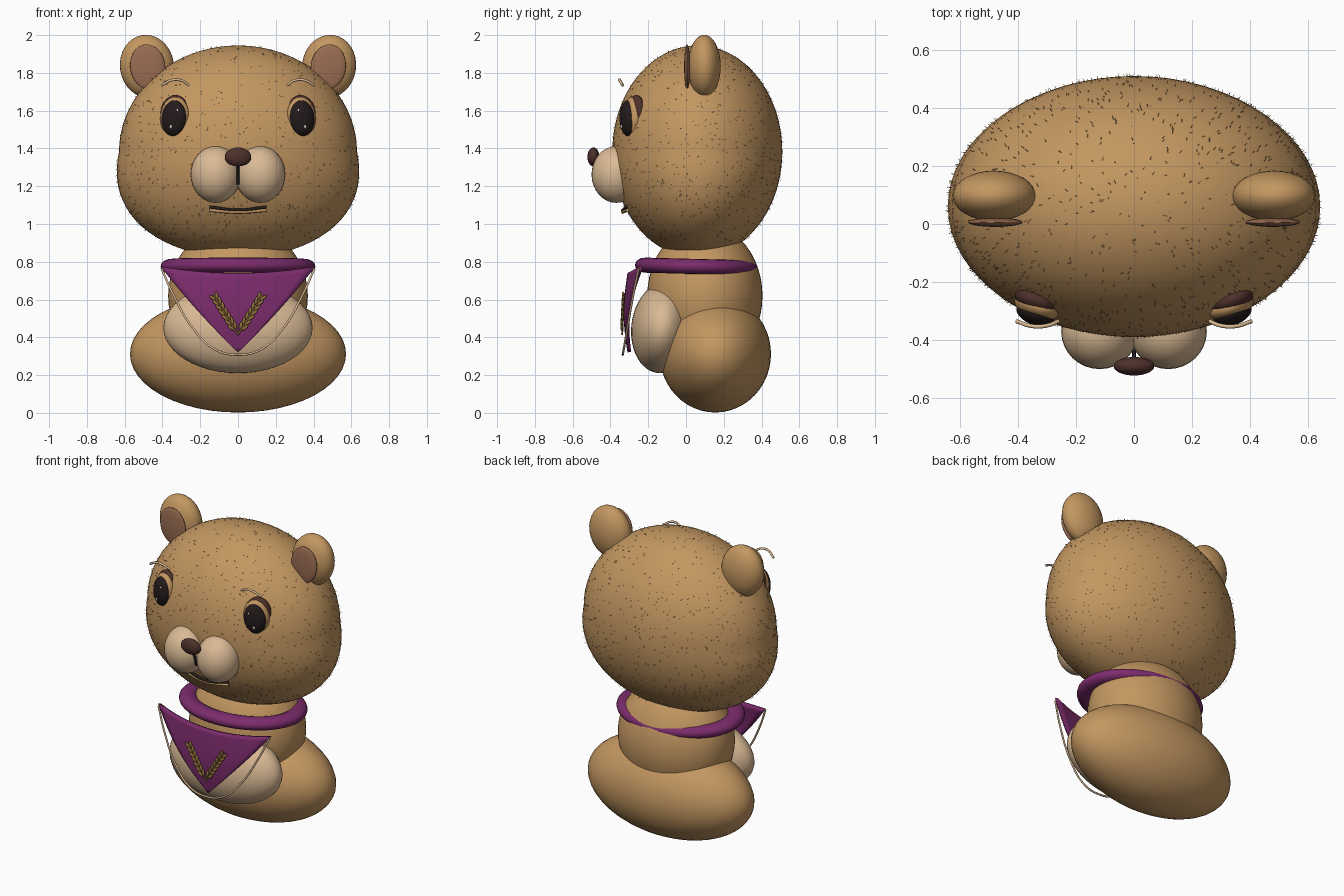
import bpy, bmesh, math, random
from mathutils import Vector, Matrix

if "Cube" in bpy.data.objects:
    bpy.data.objects.remove(bpy.data.objects["Cube"], do_unlink=True)
random.seed(4)


def material(name, rgb):
    m = bpy.data.materials.new(name)
    m.use_nodes = True
    m.diffuse_color = (*rgb, 1)
    m.node_tree.nodes["Principled BSDF"].inputs["Base Color"].default_value = (*rgb, 1)
    return m


TAN = material("tan fur", (0.55, 0.31, 0.12))
CREAM = material("cream", (0.70, 0.49, 0.30))
PURPLE = material("purple cloth", (0.20, 0.025, 0.15))
BROWN = material("dark brown", (0.075, 0.03, 0.024))
PINK = material("inner ear brown", (0.32, 0.15, 0.085))
BLACK = material("eye black", (0.018, 0.011, 0.011))
GOLD = material("gold", (0.30, 0.17, 0.045))
WHITE = material("eye glint", (0.6, 0.56, 0.52))


def finish(name, bm, mat):
    mesh = bpy.data.meshes.new(name)
    bm.to_mesh(mesh)
    bm.free()
    mesh.polygons.foreach_set("use_smooth", [True] * len(mesh.polygons))
    mesh.materials.append(mat)
    ob = bpy.data.objects.new(name, mesh)
    bpy.context.collection.objects.link(ob)
    return ob


def ball(name, pos, radii, mat, rot=(0, 0, 0), segs=32):
    bm = bmesh.new()
    bmesh.ops.create_uvsphere(bm, u_segments=segs, v_segments=segs // 2, radius=1)
    bmesh.ops.scale(bm, vec=radii, verts=bm.verts)
    ob = finish(name, bm, mat)
    ob.location = pos
    ob.rotation_euler = [math.radians(a) for a in rot]
    return ob


def cord(name, points, radius, mat):
    cu = bpy.data.curves.new(name, "CURVE")
    cu.dimensions = "3D"
    cu.bevel_depth = radius
    cu.bevel_resolution = 2
    cu.resolution_u = 8
    cu.use_fill_caps = True
    sp = cu.splines.new("BEZIER")
    sp.bezier_points.add(len(points) - 1)
    for bp, p in zip(sp.bezier_points, points):
        bp.co = p
        bp.handle_left_type = bp.handle_right_type = "AUTO"
    cu.materials.append(mat)
    ob = bpy.data.objects.new(name, cu)
    bpy.context.collection.objects.link(ob)


# Head: an egg that grows wider towards the cheeks
HEAD = Vector((0, 0.06, 1.383))


def head_point(d):
    widen = 1 - 0.2 * min(d.z, 0)
    return HEAD + Vector((d.x * 0.63 * widen, d.y * 0.45, d.z * 0.562))


bm = bmesh.new()
bmesh.ops.create_uvsphere(bm, u_segments=64, v_segments=40, radius=1)
for v in bm.verts:
    v.co = head_point(v.co)
finish("head", bm, TAN)

# Sparse short hairs lying back over the head
bm = bmesh.new()
for i in range(1800):
    z = random.uniform(-0.85, 1)
    a = random.uniform(0, math.tau)
    r = math.sqrt(1 - z * z)
    d = Vector((r * math.cos(a), r * math.sin(a), z))
    root = head_point(d)
    lean = Vector((random.uniform(-1, 1), random.uniform(-1, 1), -1))
    tip = root + (d + 0.6 * lean).normalized() * 0.014
    side = d.cross(lean).normalized() * 0.0015
    bm.faces.new([bm.verts.new(p) for p in (root - side, root + side, tip)])
finish("head_fur", bm, TAN)

# Body
ball("torso", (0, 0.1, 0.62), (0.37, 0.305, 0.38), TAN, segs=48)
ball("lower_body", (0, 0.155, 0.312), (0.572, 0.295, 0.31), TAN, segs=48)
ball("belly", (0, -0.125, 0.45), (0.395, 0.165, 0.24), CREAM, (-6, 0, 0), 48)

# Muzzle, nose and mouth
ball("nose", (0, -0.49, 1.355), (0.07, 0.032, 0.05), BROWN)
cord("lip_line", [(0, -0.475, 1.32), (0, -0.45, 1.27), (0, -0.435, 1.21)], 0.007, BLACK)
for name, z, drop, mat in (("mouth", 1.09, 0.018, BLACK), ("lower_lip", 1.073, 0.01, TAN)):
    cord(name, [(-0.15, -0.31, z), (0, -0.335, z - drop), (0.15, -0.31, z)], 0.009, mat)

# Paired face parts
for s, tag in ((1, "left"), (-1, "right")):
    ball(tag + "_muzzle", (s * 0.118, -0.37, 1.262), (0.133, 0.13, 0.15), CREAM)
    ball(tag + "_ear", (s * 0.482, 0.097, 1.835), (0.143, 0.087, 0.167), TAN, (0, s * 8, 0))
    ball(tag + "_inner_ear", (s * 0.478, 0.006, 1.832), (0.093, 0.016, 0.12), PINK, (0, s * 8, 0))
    turn = (0, s * -6, s * 20)
    ball(tag + "_eye_socket", (s * 0.335, -0.262, 1.588), (0.078, 0.045, 0.095), BROWN, turn)
    ball(tag + "_eyelid", (s * 0.335, -0.285, 1.565), (0.08, 0.045, 0.107), TAN, turn)
    ball(tag + "_eye", (s * 0.34, -0.308, 1.56), (0.068, 0.04, 0.095), BLACK, turn)
    for x, z, r in ((0.325, 1.595, 0.013), (0.355, 1.515, 0.008)):
        ball(tag + "_eye_glint", (s * x, -0.342, z), (r, 0.006, r * 1.4), WHITE, turn, 12)
    cord(tag + "_brow", [(s * 0.26, -0.335, 1.735), (s * 0.3, -0.35, 1.76),
                         (s * 0.35, -0.352, 1.762), (s * 0.405, -0.335, 1.733)], 0.007, CREAM)

# Neckerchief ring: an oval, flattened tube
bm = bmesh.new()
rings = []
for i in range(64):
    a = math.tau * i / 64
    ring = []
    for j in range(16):
        b = math.tau * j / 16
        w = 0.055 * math.cos(b)
        ring.append(bm.verts.new(((0.355 + w) * math.cos(a), (0.27 + w) * math.sin(a),
                                  0.04 * math.sin(b))))
    rings.append(ring)
for i in range(64):
    for j in range(16):
        k, n = (i + 1) % 64, (j + 1) % 16
        bm.faces.new((rings[i][j], rings[k][j], rings[k][n], rings[i][n]))
collar = finish("neckerchief_ring", bm, PURPLE)
collar.location = (0, 0.055, 0.775)
collar.rotation_euler.x = math.radians(-1.5)


# Neckerchief flap: a bowed triangle with a sagging top edge
def flap_point(u, t):
    x = u * 0.41 * (1 - t) * (1 + 0.15 * t)
    z = 0.775 - 0.455 * t - 0.035 * (1 - t) * (1 - u * u)
    y = -0.31 + 0.065 * (x / 0.41) ** 2 - 0.02 * math.sin(math.pi * t)
    return Vector((x, y, z))


bm = bmesh.new()
rows = [[bm.verts.new(flap_point(c / 8 - 1, r / 16)) for c in range(17)] for r in range(17)]
for r in range(16):
    for c in range(16):
        bm.faces.new((rows[r][c], rows[r + 1][c], rows[r + 1][c + 1], rows[r][c + 1]))
bmesh.ops.remove_doubles(bm, verts=bm.verts, dist=0.0005)
flap = finish("neckerchief_flap", bm, PURPLE)
mod = flap.modifiers.new("thickness", "SOLIDIFY")
mod.thickness = 0.02
mod.offset = -1

# Hanging cord around the flap
half = [(0.405, -0.25, 0.765), (0.34, -0.28, 0.62), (0.24, -0.31, 0.45), (0.12, -0.33, 0.335)]
cord("hanging_cord", [(-x, y, z) for x, y, z in half] + [(0, -0.335, 0.308)] + half[::-1],
     0.006, CREAM)

# Wheat sprigs on the flap
for s, tag in ((1, "left"), (-1, "right")):
    start, end = Vector((0, -0.338, 0.415)), Vector((s * 0.13, -0.328, 0.625))
    cord(tag + "_wheat_stem", [start, (start + end) / 2, end], 0.005, GOLD)
    for i in range(7):
        for side in (-1, 1):
            p = start.lerp(end, 0.2 + 0.125 * i)
            p += Vector((side * 0.011, -0.004, -side * s * 0.006))
            ball(tag + "_wheat_grain", p, (0.009, 0.008, 0.022), GOLD,
                 (0, s * 32 + side * 18, 0), 10)
